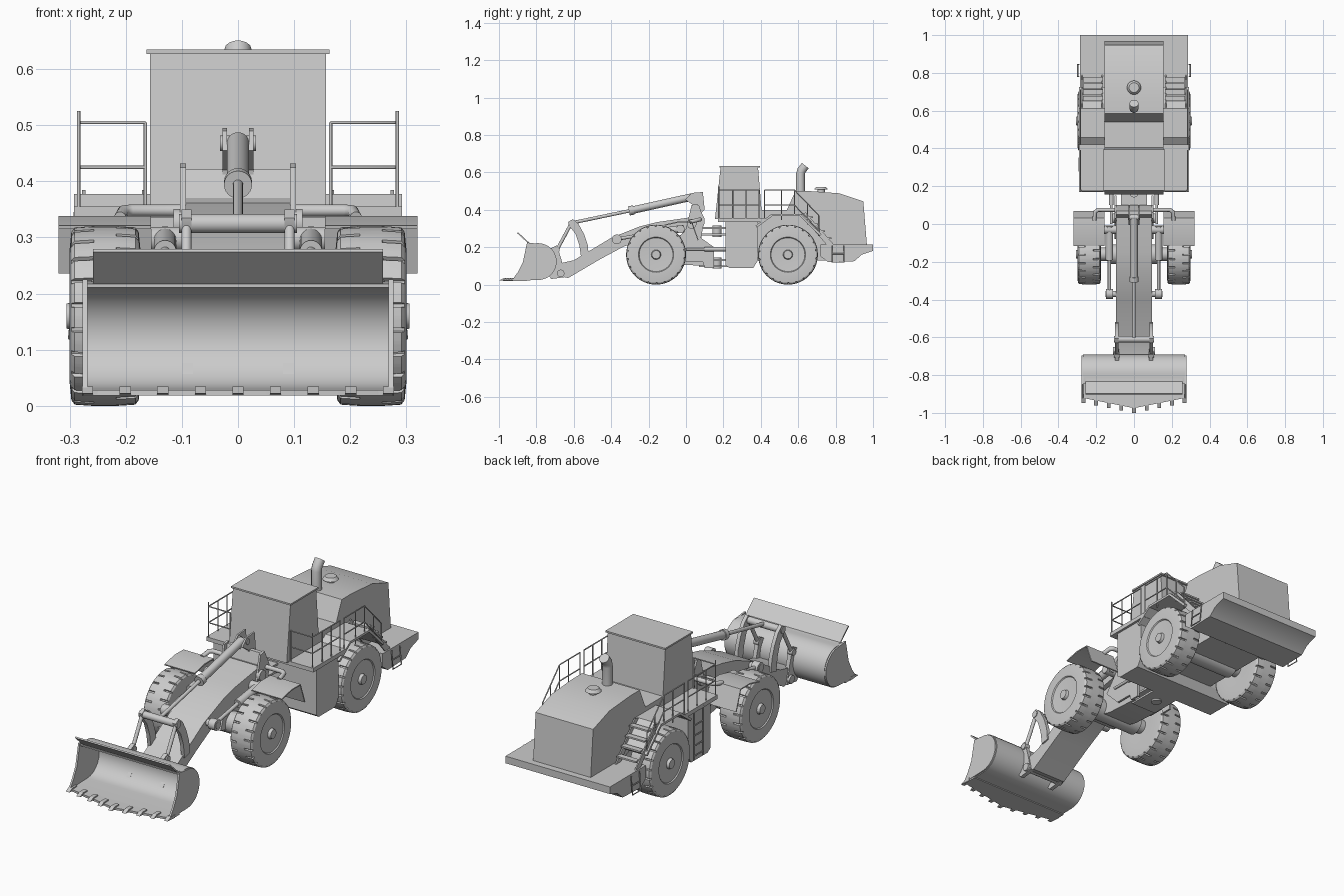
import bpy, bmesh, math
from mathutils import Vector

if "Cube" in bpy.data.objects:
    bpy.data.objects.remove(bpy.data.objects["Cube"])


def mesh(name, verts, faces):
    me = bpy.data.meshes.new(name)
    me.from_pydata(verts, [], faces)
    bm = bmesh.new()
    bm.from_mesh(me)
    bmesh.ops.recalc_face_normals(bm, faces=bm.faces)
    bm.to_mesh(me)
    bm.free()
    ob = bpy.data.objects.new(name, me)
    bpy.context.collection.objects.link(ob)
    return ob


def prism(name, pts, a, b, axis='x'):
    """Closed outline in (y,z) extruded along x, or in (x,y) along z."""
    place = (lambda p, t: (t, p[0], p[1])) if axis == 'x' else (lambda p, t: (p[0], p[1], t))
    n = len(pts)
    faces = [list(range(n)), list(range(n, 2 * n))]
    faces += [(i, (i + 1) % n, n + (i + 1) % n, n + i) for i in range(n)]
    return mesh(name, [place(p, a) for p in pts] + [place(p, b) for p in pts], faces)


def box(name, x, y, z):
    return prism(name, [(y[0], z[0]), (y[1], z[0]), (y[1], z[1]), (y[0], z[1])], *x)


def sheet(name, pts, a, b, t):
    """Open (y,z) strip across x, given thickness."""
    n = len(pts)
    ob = mesh(name, [(a, *p) for p in pts] + [(b, *p) for p in pts],
              [(i, i + 1, n + i + 1, n + i) for i in range(n - 1)])
    m = ob.modifiers.new('thickness', 'SOLIDIFY')
    m.thickness, m.offset = t, 0
    bpy.context.view_layer.objects.active = ob
    bpy.ops.object.modifier_apply(modifier=m.name)
    return ob


def cyl(name, a, b, r, r2=None, seg=24):
    a, b = Vector(a), Vector(b)
    bm = bmesh.new()
    bmesh.ops.create_cone(bm, cap_ends=True, segments=seg, radius1=r,
                          radius2=r if r2 is None else r2, depth=(b - a).length)
    me = bpy.data.meshes.new(name)
    bm.to_mesh(me)
    bm.free()
    ob = bpy.data.objects.new(name, me)
    ob.location = (a + b) / 2
    ob.rotation_euler = (b - a).to_track_quat('Z', 'Y').to_euler()
    bpy.context.collection.objects.link(ob)
    return ob


def tube(name, paths, r=0.003, res=2):
    cu = bpy.data.curves.new(name, 'CURVE')
    cu.dimensions, cu.bevel_depth, cu.bevel_resolution, cu.use_fill_caps = '3D', r, res, True
    for pts in paths:
        sp = cu.splines.new('POLY')
        sp.points.add(len(pts) - 1)
        for p, c in zip(sp.points, pts):
            p.co = (*c, 1)
    ob = bpy.data.objects.new(name, cu)
    bpy.context.collection.objects.link(ob)
    return ob


def tyre(name, s, y):
    """Lathed tyre with staggered shoulder grooves and a dished rim."""
    prof = [(-.06, .07), (-.063, .12), (-.06, .15), (-.054, .158), (-.024, .16), (-.02, .16), (.02, .16),
            (.024, .16), (.054, .158), (.06, .15), (.063, .12), (.063, .094), (.058, .09), (.055, .04)]
    angs = [(k + f) / 22 * math.tau for k in range(22) for f in (0, .12, .15, .47, .5, .62, .65, .97)]
    verts, n = [], len(prof)
    for i, a in enumerate(angs):
        for j, (x, r) in enumerate(prof):
            if (j in (3, 4) and i % 8 in (0, 1)) or (j in (7, 8) and i % 8 in (4, 5)):
                r -= .008
            verts.append((s * (.237 + x), y + r * math.cos(a), .16 + r * math.sin(a)))
    m = len(angs)
    faces = [(i * n + j, i * n + j + 1, (i + 1) % m * n + j + 1, (i + 1) % m * n + j)
             for i in range(m) for j in range(n - 1)]
    faces += [[i * n for i in range(m)], [i * n + n - 1 for i in range(m)]]
    mesh(name, verts, faces)


# wheels, hubs and axles
for label, y in (('front', -.16), ('rear', .545)):
    for s in (-1, 1):
        tyre(label + '_tyre', s, y)
        cyl(label + '_hub', (s * .27, y, .16), (s * .306, y, .16), .032, .022)
    cyl(label + '_axle', (-.2, y, .16), (.2, y, .16), .035)
    cyl(label + '_axle_housing', (-.14, y, .16), (.14, y, .16), .052)

# bucket
arc = [(-.79 + .095 * math.cos(math.radians(a)), .123 + .095 * math.sin(math.radians(a)))
       for a in range(90, -91, -12)]
sheet('bucket_shell', [(-.845, .214)] + arc + [(-.925, .024)], -.27, .27, .007)
sheet('bucket_spill_plate', [(-.9, .277), (-.835, .217), (-.75, .211)][:2] + [(-.79, .215)], -.258, .258, .007)
for s in (-1, 1):
    prism('bucket_side', [(-.85, .225)] + arc + [(-.93, .024), (-.9, .065), (-.872, .12)], s * .268, s * .277)
prism('bucket_cutting_edge', [(-.275, -.85), (-.275, -.92), (0, -.975), (.275, -.92), (.275, -.85)], .018, .028, 'z')
for i in range(-4, 5):
    x = i * .067
    y = -1 + abs(x) * .2
    prism('bucket_tooth', [(y, .022), (y + .06, .018), (y + .06, .034), (y + .025, .034)], x - .01, x + .01)
for x in (-.09, .09):
    prism('bucket_ear', [(-.722, .195), (-.69, .21), (-.665, .13), (-.645, .04), (-.72, .03), (-.735, .048),
                         (-.7, .09), (-.694, .125), (-.702, .165)], x - .01, x + .01)

# box boom with pins
prism('boom', [(.06, .365), (-.15, .335), (-.25, .31), (-.4, .25), (-.6, .13), (-.69, .11), (-.69, .05),
               (-.63, .035), (-.46, .135), (-.33, .205), (-.2, .245), (.03, .29)], -.094, .094)
cyl('boom_pivot', (-.115, .03, .325), (.115, .03, .325), .026)
cyl('bucket_pin', (-.11, -.67, .06), (.11, -.67, .06), .02)

# tilt linkage
cyl('linkage_cross_tube', (-.105, -.61, .325), (.105, -.61, .325), .017)
for x in (-.092, .092):
    prism('bellcrank', [(-.63, .335), (-.605, .35), (-.575, .325), (-.545, .27), (-.525, .21), (-.52, .15),
                        (-.56, .14), (-.57, .21), (-.59, .27), (-.625, .315)], x - .009, x + .009)
    cyl('bucket_link', (x, -.612, .33), (x, -.69, .185), .009)
    cyl('link_pin', (x - .014, -.692, .185), (x + .014, -.692, .185), .016)
cyl('tilt_cylinder_barrel', (0, .03, .468), (0, -.3, .395), .02)
cyl('tilt_cylinder_gland', (0, -.28, .399), (0, -.305, .394), .025)
cyl('tilt_cylinder_rod', (0, -.3, .395), (0, -.61, .33), .009)
cyl('tilt_cylinder_pin', (-.032, .035, .468), (.032, .035, .468), .014)

# front frame tower
for s in (-1, 1):
    prism('tower_plate', [(-.08, .2), (0, .3), (.03, .425), (.06, .432), (.1, .35), (.08, .25), (.15, .2), (.15, .09),
                          (.1, .09), (.09, .12), (0, .12)], s * .093, s * .103)
    prism('tilt_bracket', [(-.005, .455), (.03, .49), (.09, .495), (.1, .4), (.06, .36), (.045, .42)], s * .02, s * .028)
    # lift cylinders
    cyl('lift_cylinder_barrel', (s * .13, -.01, .3), (s * .13, -.19, .275), .02)
    cyl('lift_cylinder_rod', (s * .13, -.18, .276), (s * .13, -.36, .245), .009)
    cyl('lift_cylinder_eye', (s * .112, -.37, .242), (s * .148, -.37, .242), .026)
    cyl('lift_rod_pin', (s * .08, -.37, .242), (s * .15, -.37, .242), .016)
    cyl('lift_base_pin', (s * .09, -.03, .297), (s * .155, -.03, .297), .022)
    # front fenders with bracket tubes
    sheet('front_fender', [(-.115, .318), (-.04, .335), (.03, .335), (.065, .237)][::s], s * .155, s * .32, .006)
    tube('fender_bracket', [[(s * .09, .075, .348), (s * .19, .075, .348), (s * .205, .065, .346), (s * .21, .02, .335)]], .011, 4)
    # steering cylinders
    cyl('steering_barrel', (s * .12, .22, .19), (s * .12, .1, .19), .012)
    cyl('steering_rod', (s * .12, .1, .19), (s * .12, .0, .19), .007)
prism('tower_crossplate', [(.035, .37), (.05, .422), (.07, .422), (.1, .33), (.08, .28), (.06, .28)], -.095, .095)
prism('front_frame', [(-.25, .15), (-.22, .23), (.0, .27), (.08, .27), (.1, .1), (-.08, .11)], -.08, .08)

# articulation joint
for z in (.115, .285):
    for dz in (-.017, .017):
        box('hinge_plate', (-.07, .07), (.07, .24), (z + dz - .005, z + dz + .005))
    cyl('hinge_pin', (0, .165, z - .03), (0, .165, z + .03), .024)

# rear frame, side tanks and counterweight
box('rear_frame', (-.15, .15), (.21, .8), (.13, .36))
prism('side_tanks', [(.21, .105), (.23, .09), (.36, .09), (.385, .13), (.385, .335), (.21, .335)], -.28, .28)
prism('counterweight', [(.72, .215), (1, .215), (1, .18), (.94, .16), (.9, .125), (.76, .12), (.72, .15)], -.285, .285)
box('front_deck', (-.292, .292), (.17, .42), (.335, .355))

# cab
prism('cab', [(.155, .35), (.185, .628), (.385, .628), (.408, .35)], -.157, .157)
box('cab_roof', (-.163, .163), (.178, .395), (.627, .635))

# engine hood, exhaust and intake
prism('engine_hood', [(.4, .355), (.4, .4), (.54, .4), (.585, .5), (.66, .5), (.82, .488), (.948, .445), (.967, .215), (.7, .215)],
      -.157, .157)
tube('exhaust', [[(0, .612, .49), (0, .612, .59), (0, .617, .61), (0, .638, .636)]], .024, 5)
cyl('intake_stem', (0, .722, .49), (0, .722, .51), .02)
cyl('intake_cap', (0, .722, .508), (0, .722, .523), .037, .026)

# rear fenders, stairs, railings and steps
for s in (-1, 1):
    sheet('rear_fender', [(.375, .31), (.46, .372), (.61, .372), (.72, .265)][::-s], s * .155, s * .292, .012)
    for i in range(4):
        y, z = .65 + i * .033, .365 - i * .038
        box('stair_tread', (s * .165, s * .27), (y, y + .028), (z - .008, z))
    for x in (.165, .272):
        prism('stair_stringer', [(.61, .375), (.64, .385), (.79, .215), (.75, .215)], s * x, s * (x + .006))
    X = s * .284
    rails = []
    for z in (.425, .505):
        rails.append([(s * .165, .175, z), (X - s * .008, .175, z), (X, .183, z), (X, .39, z)])
        rails.append([(X, .42, z), (X, .58, z), (X, .71, z - .135)])
    rails += [[(X, y, .345), (X, y, .507)] for y in (.25, .32, .39, .42, .51)]
    rails += [[(X, .58, .37), (X, .58, .505)], [(X, .71, .26), (X, .71, .37)], [(X, .65, .32), (X, .65, .43)]]
    rails += [[(s * .165, .175, .35), (s * .165, .175, .505)], [(X, .175, .35), (X, .175, .525)]]
    tube('railing', rails)
    # hanging step under the stairs
    tube('hanging_step', [[(s * .292, .78, .21), (s * .3, .78, .12), (s * .3, .845, .12), (s * .292, .845, .21)],
                          [(s * .298, .78, .165), (s * .298, .845, .165)]])

# access ladder on the left side
tube('side_ladder', [[(-.29, y, .345), (-.29, y, .1)] for y in (.28, .35)]
     + [[(-.29, .28, z), (-.29, .35, z)] for z in (.12, .17, .22, .27)])

# smooth round parts while keeping edges sharp
bpy.ops.object.select_all(action='DESELECT')
for ob in bpy.context.scene.objects:
    if ob.type == 'MESH':
        ob.select_set(True)
        bpy.context.view_layer.objects.active = ob
bpy.ops.object.shade_smooth_by_angle(angle=math.radians(25))
